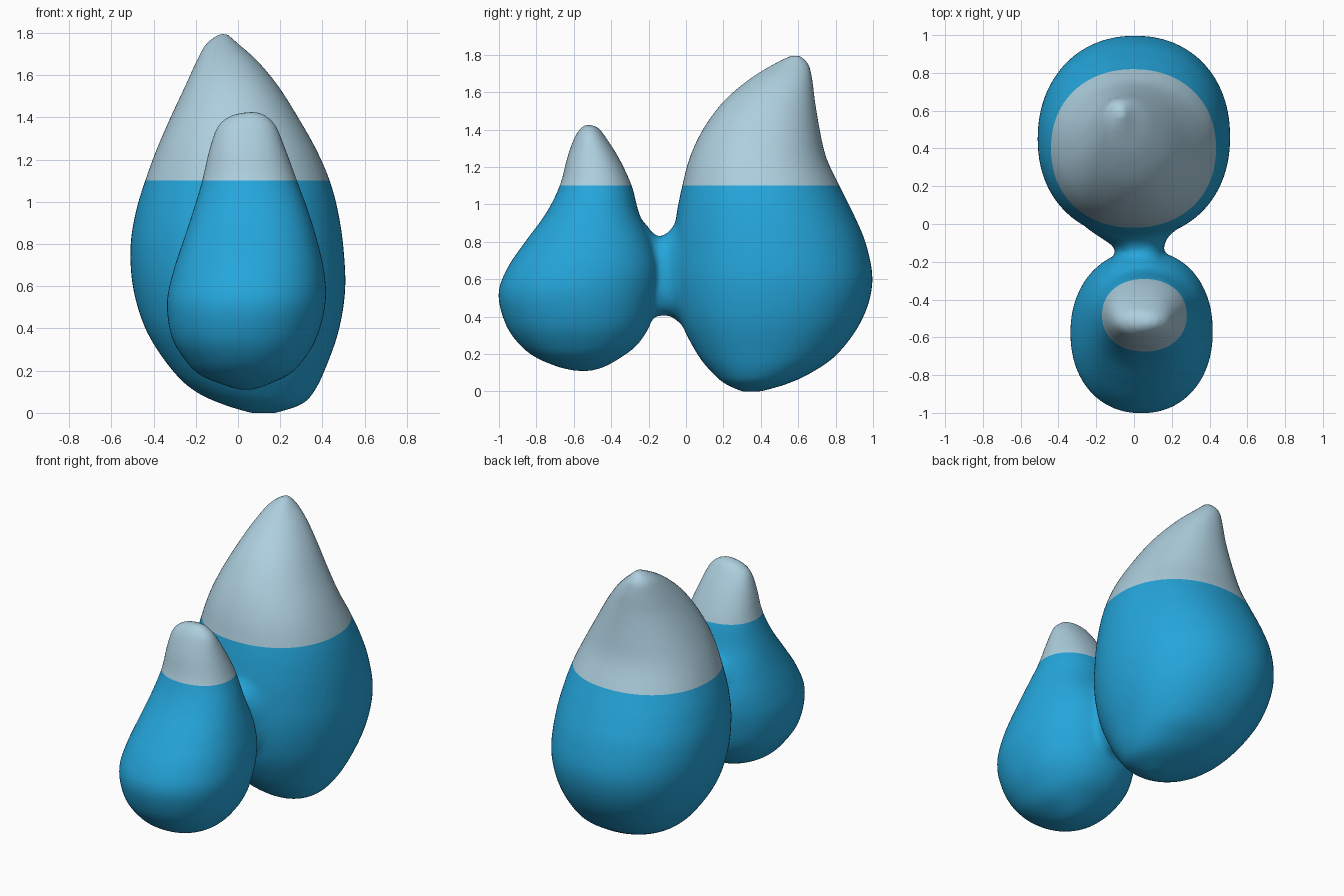
import bpy, bmesh, math

if "Cube" in bpy.data.objects:
    bpy.data.objects.remove(bpy.data.objects["Cube"])

SNOW_LINE = 1.10


def material(name, rgb):
    m = bpy.data.materials.new(name)
    m.diffuse_color = (*rgb, 1)
    m.use_nodes = True
    m.node_tree.nodes["Principled BSDF"].inputs["Base Color"].default_value = m.diffuse_color
    return m


blue = material("sky blue", (0.018, 0.38, 0.71))
pale = material("pale grey blue", (0.42, 0.62, 0.73))


def spline(p0, p1, p2, p3, t):
    return [0.5 * (2 * b + (c - a) * t + (2 * a - 5 * b + 4 * c - d) * t * t
                   + (3 * b - a - 3 * c + d) * t ** 3)
            for a, b, c, d in zip(p0, p1, p2, p3)]


def loft(bm, rows, along="z", power=0.93, sides=64, steps=4):
    """Rounded sections (position, min u, max u, min v, max v) joined in a skin."""
    full = []
    for i in range(len(rows) - 1):
        p = [rows[max(0, min(len(rows) - 1, i + k))] for k in (-1, 0, 1, 2)]
        full += [spline(*p, s / steps) for s in range(steps)]
    full.append(rows[-1])
    rings = []
    for w, u0, u1, v0, v1 in full:
        ring = []
        for k in range(sides):
            a = 2 * math.pi * k / sides
            c, s = math.cos(a), math.sin(a)
            u = (u0 + u1) / 2 + (u1 - u0) / 2 * math.copysign(abs(c) ** power, c)
            v = (v0 + v1) / 2 + (v1 - v0) / 2 * math.copysign(abs(s) ** power, s)
            ring.append(bm.verts.new((u, v, w) if along == "z" else (u, w, v)))
        rings.append(ring)
    faces = []
    for a, b in zip(rings, rings[1:]):
        for k in range(sides):
            n = (k + 1) % sides
            faces.append(bm.faces.new((a[k], a[n], b[n], b[k])))
    faces.append(bm.faces.new(rings[0][::-1]))
    faces.append(bm.faces.new(rings[-1]))
    bmesh.ops.recalc_face_normals(bm, faces=faces)


bm = bmesh.new()
# large rear drop with its tip leaning back
loft(bm, [
    (0.00, 0.06, 0.18, 0.30, 0.40),
    (0.04, -0.07, 0.30, 0.21, 0.54),
    (0.10, -0.20, 0.36, 0.14, 0.67),
    (0.20, -0.31, 0.41, 0.06, 0.81),
    (0.38, -0.43, 0.475, -0.03, 0.94),
    (0.58, -0.495, 0.508, -0.07, 0.997),
    (0.78, -0.51, 0.50, -0.07, 0.965),
    (0.95, -0.485, 0.475, -0.05, 0.895),
    (1.10, -0.44, 0.435, -0.02, 0.82),
    (1.25, -0.385, 0.37, 0.02, 0.75),
    (1.40, -0.32, 0.285, 0.09, 0.715),
    (1.55, -0.25, 0.19, 0.20, 0.69),
    (1.67, -0.195, 0.09, 0.34, 0.675),
    (1.75, -0.15, 0.00, 0.47, 0.655),
    (1.795, -0.09, -0.05, 0.56, 0.61)])
# small front drop
loft(bm, [
    (0.11, 0.01, 0.07, -0.59, -0.51),
    (0.13, -0.06, 0.13, -0.68, -0.44),
    (0.18, -0.18, 0.24, -0.80, -0.35),
    (0.25, -0.25, 0.31, -0.89, -0.26),
    (0.36, -0.315, 0.375, -0.965, -0.19),
    (0.52, -0.337, 0.415, -1.003, -0.15),
    (0.66, -0.31, 0.41, -0.955, -0.14),
    (0.80, -0.265, 0.38, -0.86, -0.18),
    (0.95, -0.215, 0.335, -0.75, -0.25),
    (1.10, -0.17, 0.28, -0.675, -0.29),
    (1.25, -0.135, 0.225, -0.635, -0.36),
    (1.36, -0.095, 0.18, -0.595, -0.43),
    (1.41, -0.03, 0.13, -0.56, -0.47),
    (1.425, 0.04, 0.09, -0.54, -0.51)])
# waisted bridge between the drops
loft(bm, [
    (-0.32, -0.22, 0.28, 0.28, 1.00),
    (-0.22, -0.16, 0.22, 0.34, 0.90),
    (-0.17, -0.105, 0.17, 0.395, 0.84),
    (-0.12, -0.11, 0.16, 0.405, 0.835),
    (-0.07, -0.18, 0.18, 0.395, 0.88),
    (0.00, -0.27, 0.25, 0.34, 1.00),
    (0.10, -0.30, 0.29, 0.30, 1.10)], along="y", power=0.85)

mesh = bpy.data.meshes.new("twin_peaks")
bm.to_mesh(mesh)
bm.free()
body = bpy.data.objects.new("twin_peaks", mesh)
bpy.context.collection.objects.link(body)
bpy.context.view_layer.objects.active = body
body.select_set(True)

# fuse the three skins into one soft surface
fuse = body.modifiers.new("fuse", "REMESH")
fuse.mode = "VOXEL"
fuse.voxel_size = 0.016
soften = body.modifiers.new("soften", "SMOOTH")
soften.factor = 0.5
soften.iterations = 4
for name in ("fuse", "soften"):
    bpy.ops.object.modifier_apply(modifier=name)

# cut a clean level line and colour the caps above it
mesh.materials.clear()
mesh.materials.append(blue)
mesh.materials.append(pale)
bm = bmesh.new()
bm.from_mesh(mesh)
bmesh.ops.bisect_plane(bm, geom=bm.verts[:] + bm.edges[:] + bm.faces[:],
                       plane_co=(0, 0, SNOW_LINE), plane_no=(0, 0, 1))
for f in bm.faces:
    f.material_index = int(f.calc_center_median().z > SNOW_LINE)
    f.smooth = True
bm.to_mesh(mesh)
bm.free()
